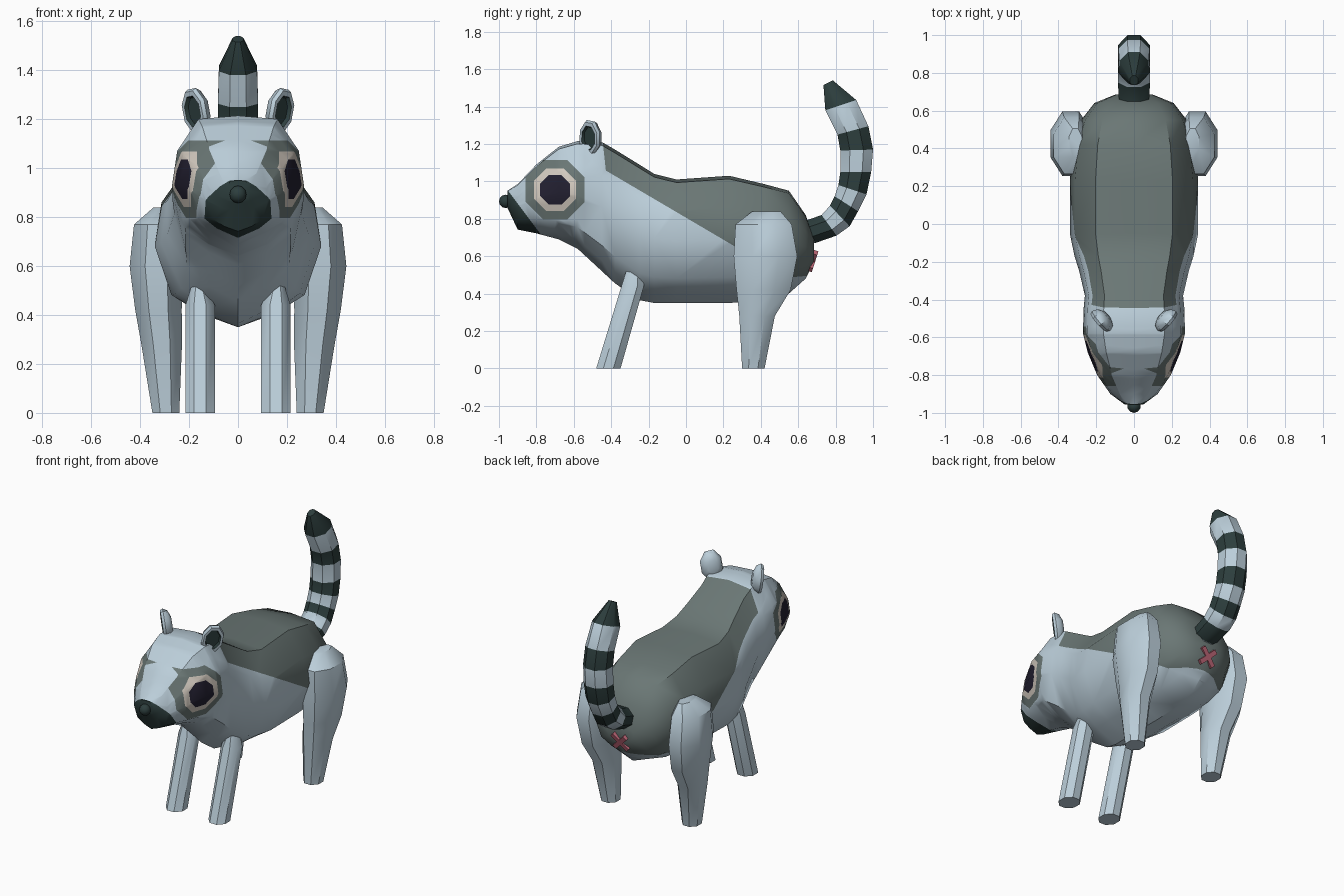
import bpy, bmesh, math
from mathutils import Vector, Matrix

if "Cube" in bpy.data.objects:
    bpy.data.objects.remove(bpy.data.objects["Cube"])


def colour(name, r, g, b):
    m = bpy.data.materials.new(name)
    m.diffuse_color = (r, g, b, 1)
    m.use_nodes = True
    m.node_tree.nodes["Principled BSDF"].inputs["Base Color"].default_value = m.diffuse_color
    return m


GREY = colour("grey fur", .145, .185, .178)
PALE = colour("pale fur", .50, .62, .70)
DARK = colour("dark fur", .026, .048, .047)
IVORY = colour("eye ivory", .66, .60, .53)
PUPIL = colour("pupil", .016, .014, .030)
PINK = colour("pink", .50, .13, .18)


def finish(name, bm, mats, angle=40):
    bmesh.ops.recalc_face_normals(bm, faces=bm.faces[:])
    me = bpy.data.meshes.new(name)
    bm.to_mesh(me)
    bm.free()
    for m in mats:
        me.materials.append(m)
    me.shade_smooth()
    me.set_sharp_from_angle(angle=math.radians(angle))
    ob = bpy.data.objects.new(name, me)
    bpy.context.collection.objects.link(ob)
    return ob


def loft(rings, mat_of=lambda i: 0):
    """Skin a list of closed rings, capping both ends."""
    bm = bmesh.new()
    vs = [[bm.verts.new(p) for p in r] for r in rings]
    n = len(rings[0])
    for i in range(len(vs) - 1):
        for j in range(n):
            k = (j + 1) % n
            f = bm.faces.new((vs[i][j], vs[i][k], vs[i + 1][k], vs[i + 1][j]))
            f.material_index = mat_of(i)
    bm.faces.new(vs[0]).material_index = mat_of(0)
    bm.faces.new(vs[-1]).material_index = mat_of(len(vs) - 2)
    return bm


def oval(c, u, v, n=8):
    """Octagon with flats along the axes u and v."""
    k = 1 / math.cos(math.pi / n)
    return [Vector(c) + Vector(u) * k * math.cos(a) + Vector(v) * k * math.sin(a)
            for a in [(i + .5) * 2 * math.pi / n for i in range(n)]]


def paint(bm, planes, mat):
    """Cut a convex region into the mesh and colour the faces inside it."""
    done = []

    def inside():
        return [f for f in bm.faces if all(
            (f.calc_center_median() - co).dot(no) > 0 for co, no in done)]
    for co, no in planes:
        fs = inside()
        es = list({e for f in fs for e in f.edges})
        vs = list({v for f in fs for v in f.verts})
        bmesh.ops.bisect_plane(bm, geom=vs + es + fs, dist=1e-4,
                               plane_co=co, plane_no=no)
        done.append((co, no))
    for f in inside():
        f.material_index = mat


# Body and head: sections along y as (y, bottom, top, half width)
SECTIONS = [(-.955, .86, .95, .05), (-.90, .742, .985, .125), (-.80, .722, 1.09, .195),
            (-.68, .69, 1.185, .245), (-.58, .64, 1.215, .27), (-.45, .52, 1.21, .267),
            (-.38, .455, 1.17, .26), (-.25, .365, 1.09, .29), (-.17, .35, 1.04, .315),
            (-.05, .35, 1.01, .34), (.23, .35, 1.03, .34), (.42, .36, .985, .32),
            (.55, .40, .95, .28), (.64, .48, .82, .21), (.685, .57, .69, .10)]
HALF = [(0, 1), (.6, .975), (.92, .75), (1, .5), (.8, .2), (.45, .085), (0, 0)]
OUTLINE = HALF + [(-x, z) for x, z in HALF[-2:0:-1]]
body = loft([[Vector((w * x, y, b + (t - b) * z)) for x, z in OUTLINE]
             for y, b, t, w in SECTIONS], lambda i: 1)

# Grey coat over the back
EDGE = [(-.67, 1.2), (-.5, 1.1), (-.415, .93), (-.38, .6), (-.15, .48), (.3, .462), (.7, .50)]
coat = [(Vector((0, a[0], a[1])), Vector((0, a[1] - b[1], b[0] - a[0])).normalized())
        for a, b in zip(EDGE, EDGE[1:])]
paint(body, coat, 0)
# Dark muzzle
paint(body, [(Vector((0, -.955, .955)), Vector((0, -.8, -.6)))], 2)
# Eye patches, eye rings and pupils on both sides
for radius, mat in ((.158, 0), (.113, 3), (.08, 4)):
    eye = []
    for i in range(8):
        a = math.radians(45 * i)
        no = Vector((0, -math.cos(a), -math.sin(a)))
        eye.append((Vector((0, -.70, .955)) - no * radius, no))
    paint(body, eye, mat)
finish("body", body, [GREY, PALE, DARK, IVORY, PUPIL])

# Nose
nose = bmesh.new()
bmesh.ops.create_uvsphere(nose, u_segments=10, v_segments=6, radius=.036,
                          matrix=Matrix.Translation((0, -.964, .893)))
finish("nose", nose, [DARK])

# Legs: rings as (x, y, z, half x, half y)
FRONT = [(.155, -.415, 0, .06, .065), (.155, -.285, .44, .06, .06), (.16, -.275, .52, .03, .045)]
HIND = [(.295, .36, 0, .055, .06), (.312, .38, .28, .083, .095), (.325, .415, .42, .095, .145),
        (.335, .425, .60, .108, .17), (.33, .415, .77, .095, .15), (.31, .43, .84, .035, .075)]
# Ears: steps along the facing direction as (offset, scale)
EAR = [(-.032, .45), (-.015, .85), (.012, 1), (.028, .9), (.028, .68), (.012, .6)]
for side, s in (("left", 1), ("right", -1)):
    for name, rings in (("front_leg", FRONT), ("hind_leg", HIND)):
        bm = loft([oval((s * x, y, z), (hx, 0, 0), (0, hy, 0))
                   for x, y, z, hx, hy in rings])
        finish(f"{name}_{side}", bm, [PALE])
    facing = Vector((.74 * s, -.64, -.12)).normalized()
    up = Vector((.22 * s, 0, 1))
    up = (up - facing * up.dot(facing)).normalized()
    across = facing.cross(up)
    centre = Vector((.165 * s, -.505, 1.235))
    bm = loft([oval(centre + facing * d, across * .066 * k, up * .092 * k)
               for d, k in EAR], lambda i: int(i > 3))
    finish(f"ear_{side}", bm, [PALE, DARK])

# Striped tail: inner and outer edge of each ring (y, z, y, z), half width
TAIL = [(.60, .78, .63, .66, .07), (.64, .79, .69, .67, .08), (.725, .82, .805, .71, .085),
        (.77, .87, .875, .76, .085), (.795, .92, .92, .84, .085), (.815, .98, .965, .93, .085),
        (.825, 1.05, .99, 1.05, .085), (.825, 1.165, 1.0, 1.17, .083),
        (.81, 1.25, .975, 1.295, .082), (.745, 1.38, .91, 1.435, .078),
        (.735, 1.515, .785, 1.54, .022)]
tail = loft([oval((0, (a + c) / 2, (b + d) / 2), (w, 0, 0), (0, (c - a) / 2, (d - b) / 2))
             for a, b, c, d, w in TAIL], lambda i: i % 2)
finish("tail", tail, [PALE, DARK])

# Pink cross under the tail
cross = bmesh.new()
for a in (45, -45):
    m = (Matrix.Translation((0, .676, .575)) @ Matrix.Rotation(math.radians(-18), 4, 'X')
         @ Matrix.Rotation(math.radians(a), 4, 'Y') @ Matrix.Diagonal((.03, .03, .135, 1)))
    bmesh.ops.create_cube(cross, size=1, matrix=m)
finish("rear_cross", cross, [PINK])
